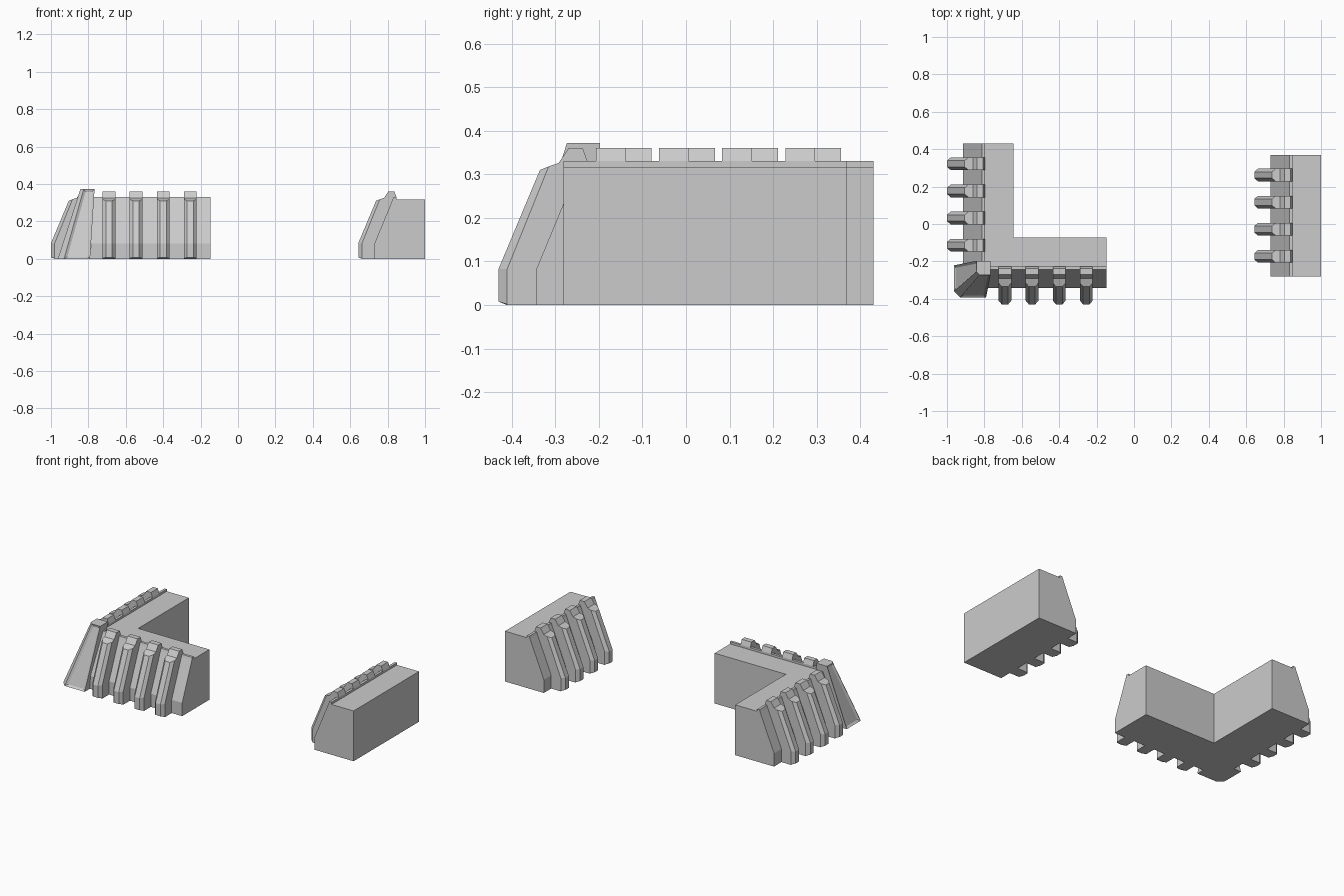
import bpy, bmesh

if "Cube" in bpy.data.objects:
    bpy.data.objects.remove(bpy.data.objects["Cube"])

def loft(name, sections, inset_faces=0.0):
    """Skin a list of equal-length closed loops and cap both ends."""
    bm = bmesh.new()
    rings = [[bm.verts.new(p) for p in s] for s in sections]
    n = len(rings[0])
    for a, b in zip(rings, rings[1:]):
        for i in range(n):
            j = (i + 1) % n
            bm.faces.new((a[i], a[j], b[j], b[i]))
    bm.faces.new(rings[0])
    bm.faces.new(rings[-1])
    bmesh.ops.remove_doubles(bm, verts=bm.verts, dist=0.0005)
    bmesh.ops.recalc_face_normals(bm, faces=bm.faces)
    if inset_faces:
        # sunken panels on the two outward faces
        bm.normal_update()
        big = [f for f in bm.faces if f.calc_area() > 0.03
               and (f.normal.x < -0.8 or f.normal.y < -0.8)]
        bmesh.ops.inset_individual(bm, faces=big, thickness=inset_faces,
                                   depth=-0.008, use_even_offset=True)
    me = bpy.data.meshes.new(name)
    bm.to_mesh(me)
    bm.free()
    ob = bpy.data.objects.new(name, me)
    bpy.context.collection.objects.link(ob)
    return ob

# Profiles as (depth behind the outer wall face, height)
WALL = [(0, 0), (0, .083), (.096, .315), (.101, .33), (.117, .33),
        (.117, .316), (.27, .316), (.27, 0)]
CAP = [(.051, .326), (.074, .36), (.106, .36), (.117, .33), (.117, .3), (.02, 0)]
RIB_MID = [(-.067, 0), (-.087, .008), (-.087, .083), (.008, .31)] + CAP
RIB_SIDE = [(-.067, 0), (-.067, .002), (-.067, .083), (.028, .318)] + CAP

X_L, Y_L, X_S = -.913, -.343, .73   # outer wall faces

def facing_left(x0):
    return lambda d, s, z: (x0 + d, s, z)

def facing_front(y0):
    return lambda d, s, z: (s, y0 + d, z)

def ribs(name, place, first):
    for k in range(4):
        c = first - .145 * k
        loft(f"{name}_{k + 1}", [
            [place(d, c + w, z) for d, z in prof]
            for w, prof in ((-.034, RIB_SIDE), (-.017, RIB_MID),
                            (.017, RIB_MID), (.034, RIB_SIDE))])

# Straight wall and its ribs
loft("straight_wall", [[(X_S + d, y, z) for d, z in WALL] for y in (-.281, .369)])
ribs("straight_rib", facing_left(X_S), .262)

# Mitred corner wall and its ribs
loft("corner_wall", [
    [(X_L + d, .43, z) for d, z in WALL],
    [(X_L + d, Y_L + d, z) for d, z in WALL],
    [(-.148, Y_L + d, z) for d, z in WALL]])
ribs("corner_left_rib", facing_left(X_L), .322)
ribs("corner_front_rib", facing_front(Y_L), -.255)

# Leaning corner post with chamfered outer edge
def post_ring(outer, chamfer, inner, z):
    pts = [(outer, inner), (outer, outer + chamfer), (outer + chamfer, outer),
           (inner, outer), (inner, inner)]
    return [(X_L + x, Y_L + y, z) for x, y in pts]

loft("corner_post", [post_ring(-.05, .033, .122, 0),
                     post_ring(.07, .018, .146, .372)], inset_faces=.013)
